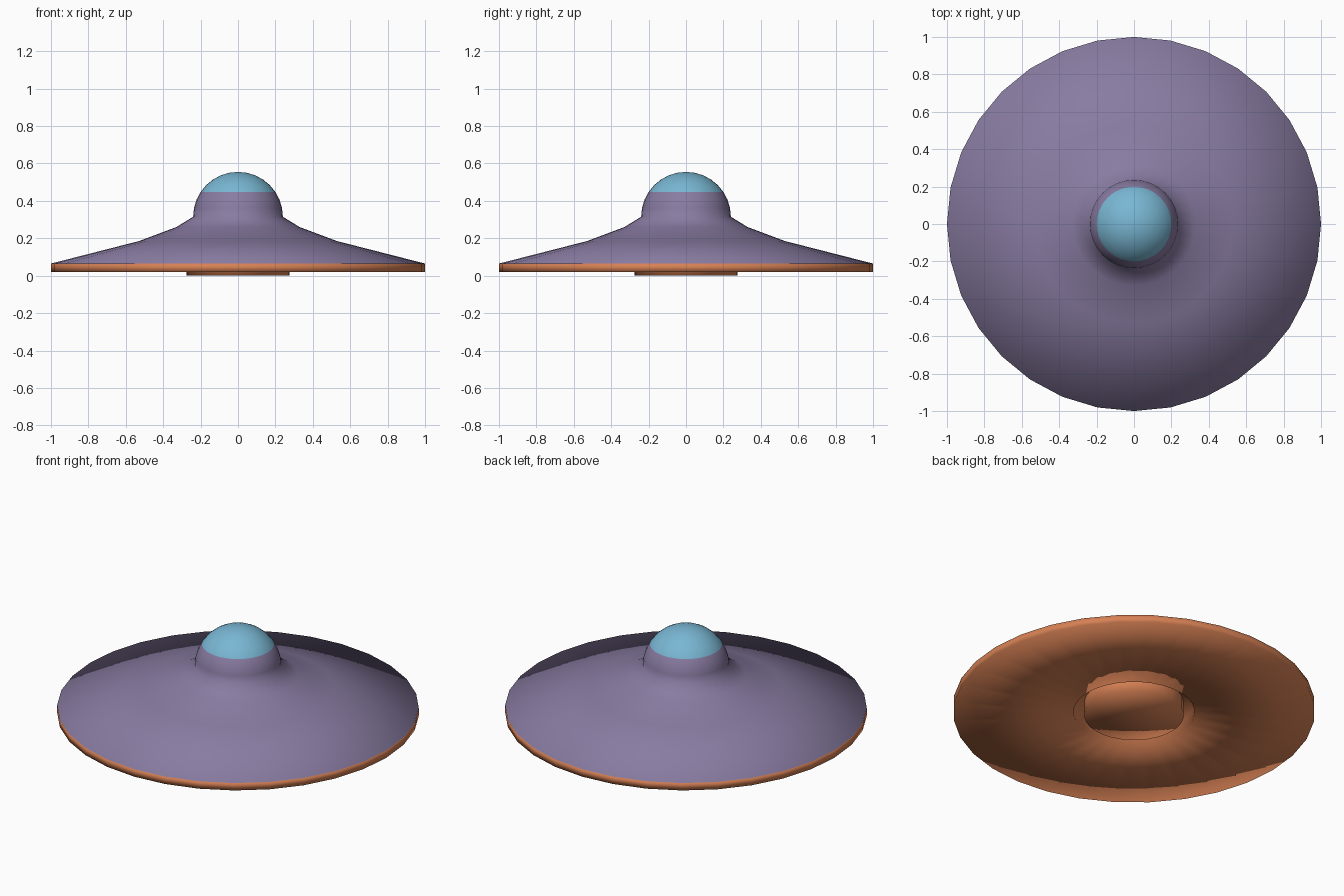
import bpy
import bmesh
from math import sin, cos, pi
from mathutils import Vector

cube = bpy.data.objects.get("Cube")
if cube:
    bpy.data.objects.remove(cube)

SEGMENTS = 32


def make_material(name, colour):
    mat = bpy.data.materials.new(name)
    mat.use_nodes = True
    mat.diffuse_color = (*colour, 1)
    mat.node_tree.nodes["Principled BSDF"].inputs["Base Color"].default_value = (*colour, 1)
    return mat


violet = make_material("violet_hull", (0.25, 0.20, 0.36))
orange = make_material("orange_trim", (0.68, 0.22, 0.09))
blue = make_material("blue_glass", (0.19, 0.47, 0.65))


def lathe(name, profile, materials, pick):
    """Spin a (radius, height) profile round z; pick(z, normal) gives the material."""
    bm = bmesh.new()
    verts = [bm.verts.new((r, 0, z)) for r, z in profile]
    edges = [bm.edges.new(pair) for pair in zip(verts, verts[1:])]
    bmesh.ops.spin(bm, geom=verts + edges, cent=(0, 0, 0), axis=(0, 0, 1),
                   angle=2 * pi, steps=SEGMENTS)
    bmesh.ops.remove_doubles(bm, verts=bm.verts, dist=0.0005)
    bmesh.ops.recalc_face_normals(bm, faces=bm.faces)
    for face in bm.faces:
        face.smooth = True
        face.material_index = pick(face.calc_center_median().z, face.normal)
    mesh = bpy.data.meshes.new(name)
    bm.to_mesh(mesh)
    bm.free()
    for mat in materials:
        mesh.materials.append(mat)
    obj = bpy.data.objects.new(name, mesh)
    bpy.context.collection.objects.link(obj)
    return obj


# Saucer: recessed belly, rim band, sloping hull and hemispherical dome
belly = [(0, 0.08), (0.335, 0.08), (0.335, 0.02)]
hull = [(1, 0.02), (1, 0.065), (0.53, 0.185), (0.33, 0.26)]
dome_radius, dome_base, rings = 0.24, 0.315, 8
dome = [(dome_radius * cos(i * pi / 2 / rings),
         dome_base + dome_radius * sin(i * pi / 2 / rings)) for i in range(rings + 1)]


def saucer_colour(z, normal):
    if normal.z < -0.5 or z < 0.085:
        return 1
    return 2 if z > 0.45 else 0


lathe("saucer", belly + hull + dome, [violet, orange, blue], saucer_colour)

# Round hub standing in the belly recess
lathe("belly_hub", [(0, 0), (0.275, 0), (0.275, 0.08)], [orange], lambda z, n: 0)
